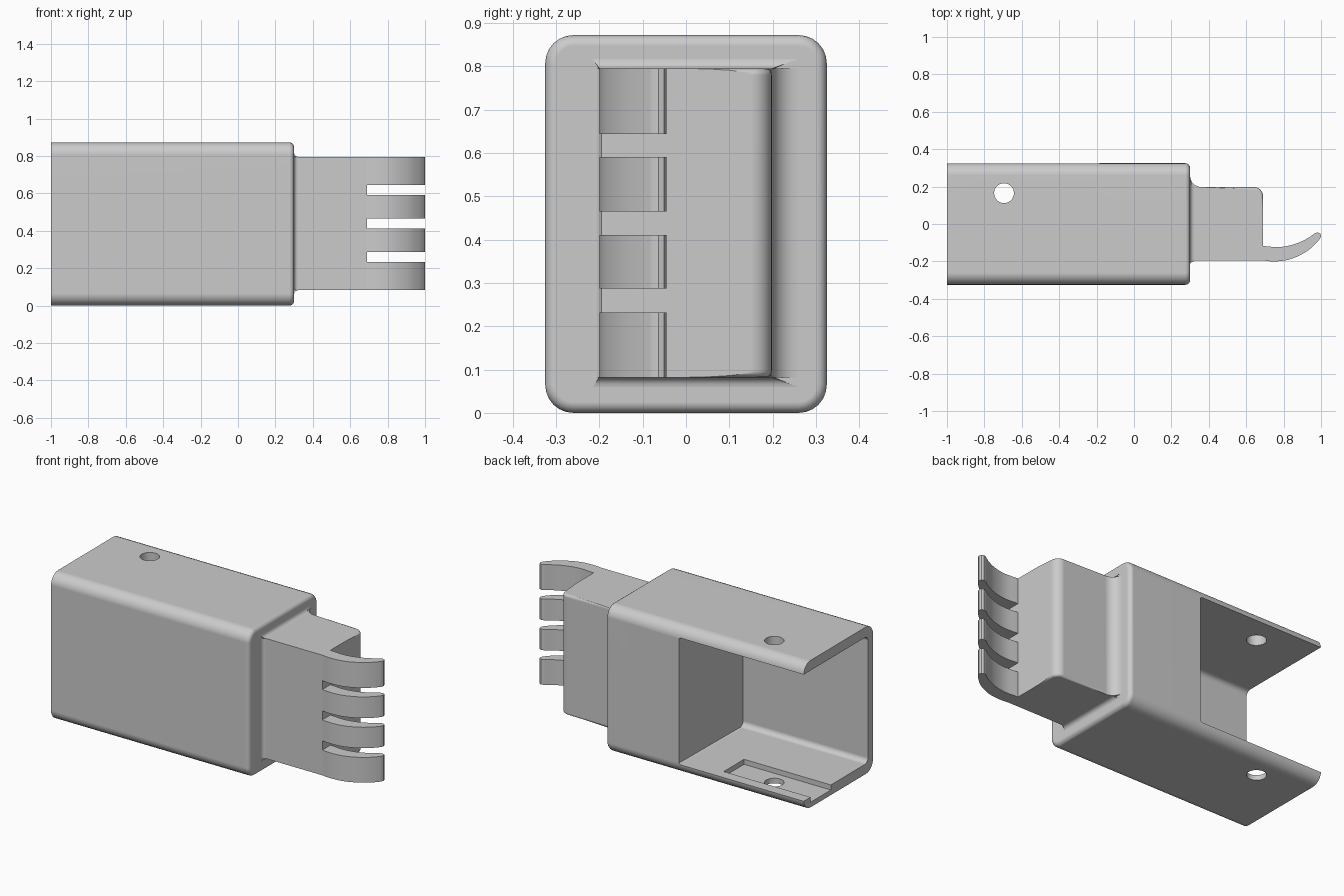
import bpy, bmesh, math
from mathutils import Vector

cube = bpy.data.objects.get("Cube")
if cube:
    bpy.data.objects.remove(cube, do_unlink=True)

grey = bpy.data.materials.new("plain grey")
grey.use_nodes = True
grey.diffuse_color = (0.6, 0.6, 0.6, 1)
grey.node_tree.nodes["Principled BSDF"].inputs["Base Color"].default_value = (0.6, 0.6, 0.6, 1)


def make_object(name, bm):
    bmesh.ops.recalc_face_normals(bm, faces=bm.faces[:])
    mesh = bpy.data.meshes.new(name)
    bm.to_mesh(mesh)
    bm.free()
    mesh.materials.append(grey)
    obj = bpy.data.objects.new(name, mesh)
    bpy.context.collection.objects.link(obj)
    return obj


def activate(obj):
    bpy.ops.object.select_all(action='DESELECT')
    obj.select_set(True)
    bpy.context.view_layer.objects.active = obj


def finish(obj):
    activate(obj)
    bpy.ops.object.shade_smooth_by_angle(angle=math.radians(30))
    obj.modifiers.new("Even shading", 'WEIGHTED_NORMAL').keep_sharp = True


def box(low, high):
    bm = bmesh.new()
    bmesh.ops.create_cube(bm, size=1)
    for v in bm.verts:
        v.co = Vector([lo + (c + 0.5) * (hi - lo) for lo, hi, c in zip(low, high, v.co)])
    return bm


def round_edges(bm, rule, radius, segments=6):
    """Bevel every edge whose two ends meet the rule."""
    edges = [e for e in bm.edges if rule(e.verts[0].co, e.verts[1].co)]
    bmesh.ops.bevel(bm, geom=edges, offset=radius, segments=segments,
                    profile=0.5, affect='EDGES', clamp_overlap=False)


def extrude_plan(points, z0, z1):
    bm = bmesh.new()
    face = bm.faces.new([bm.verts.new((x, y, z0)) for x, y in points])
    new = bmesh.ops.extrude_face_region(bm, geom=[face])["geom"]
    bmesh.ops.translate(bm, vec=(0, 0, z1 - z0),
                        verts=[g for g in new if isinstance(g, bmesh.types.BMVert)])
    return bm


def arc(cx, cy, r, start, end, steps=8):
    return [(cx + r * math.cos(math.radians(start + (end - start) * i / steps)),
             cy + r * math.sin(math.radians(start + (end - start) * i / steps)))
            for i in range(steps + 1)]


def spline(points, steps=6):
    """Smooth path through a few points."""
    p = [Vector(q) for q in points]
    p = [2 * p[0] - p[1]] + p + [2 * p[-1] - p[-2]]
    path = []
    for a, b, c, d in zip(p, p[1:], p[2:], p[3:]):
        for i in range(steps):
            t = i / steps
            path.append(0.5 * (2 * b + (c - a) * t + (2 * a - 5 * b + 4 * c - d) * t ** 2
                               + (3 * b - a - 3 * c + d) * t ** 3))
    return [tuple(q) for q in path + [p[-2]]]


def cut(obj, bm):
    cutter = make_object("cutter", bm)
    cutter.hide_render = True
    mod = obj.modifiers.new("Cut", 'BOOLEAN')
    mod.operation, mod.solver, mod.object = 'DIFFERENCE', 'EXACT', cutter
    activate(obj)
    bpy.ops.object.modifier_apply(modifier=mod.name)
    bpy.data.objects.remove(cutter, do_unlink=True)


def along(axis):
    others = [i for i in range(3) if i != axis]
    return lambda a, b: all(abs(a[i] - b[i]) < 1e-4 for i in others)


# Housing: rounded block, hollow and open at the right end and part of the back
bm = box((-1, -0.325, 0), (0.3, 0.325, 0.872))
round_edges(bm, along(0), 0.065)
round_edges(bm, lambda a, b: min(a.x, b.x) > 0.299, 0.025, 4)
housing = make_object("housing", bm)

bm = box((-1.1, -0.278, 0.06), (-0.18, 0.4, 0.812))
round_edges(bm, lambda a, b: along(0)(a, b) and a.y < 0, 0.03, 5)
round_edges(bm, lambda a, b: along(1)(a, b) and min(a.x, b.x) > -0.181
            and abs(a.y - b.y) > 0.3, 0.015, 4)
cut(housing, bm)

# Shallow pocket in the floor
cut(housing, box((-1.1, 0.07, 0.03), (-0.43, 0.26, 0.08)))

# Pin hole through floor and ceiling
cut(housing, extrude_plan(arc(-0.695, 0.165, 0.053, 0, 348.75, 31), -0.1, 1))
finish(housing)

# Neck with a rounded back corner and fillets into the housing
z_low, z_high = 0.082, 0.795
plan = ([(0.25, -0.215), (0.3, -0.215)] + arc(0.32, -0.215, 0.02, 180, 90, 4)
        + [(0.69, -0.195)] + arc(0.64, 0.148, 0.05, 0, 90)
        + arc(0.36, 0.258, 0.06, 270, 180) + [(0.25, 0.258)])
bm = extrude_plan(plan, z_low, z_high)
round_edges(bm, lambda a, b: abs(a.z - b.z) < 1e-4 and min(a.y, b.y) > 0.14
            and min(a.x, b.x) > 0.35, 0.015, 4)
finish(make_object("neck", bm))

# Small fillets above and below the neck
for name, z, side in (("upper_fillet", z_high, 1), ("lower_fillet", z_low, -1)):
    r = 0.022
    curve = [(x, z + side * h) for x, h in arc(0.3 + r, r, r, 180, 270, 5)]
    bm = bmesh.new()
    face = bm.faces.new([bm.verts.new((x, -0.2, h))
                         for x, h in curve + [(0.28, z - side * 0.002), (0.28, z + side * r)]])
    new = bmesh.ops.extrude_face_region(bm, geom=[face])["geom"]
    for v in new:
        if isinstance(v, bmesh.types.BMVert):
            v.co.y = 0.2
    # Flare the ends to meet the side fillets
    for v in bm.verts:
        rise = abs(v.co.z - z) / r
        v.co.y += rise * (0.058 if v.co.y > 0 else -0.015)
    finish(make_object(name, bm))

# Four curved fingers
outer = spline([(0.62, -0.178), (0.68, -0.193), (0.75, -0.2), (0.83, -0.19),
                (0.91, -0.155), (0.965, -0.112), (0.995, -0.078)])
inner = spline([(0.968, -0.049), (0.925, -0.078), (0.86, -0.107), (0.78, -0.123), (0.69, -0.118)])
tip = [(1, -0.064), (0.996, -0.051), (0.984, -0.045)]
for i, (z0, z1) in enumerate(((z_low, 0.232), (0.287, 0.411), (0.465, 0.591), (0.644, z_high))):
    finish(make_object(f"finger_{i + 1}",
                       extrude_plan(outer + tip + inner + [(0.62, -0.118)], z0, z1)))
